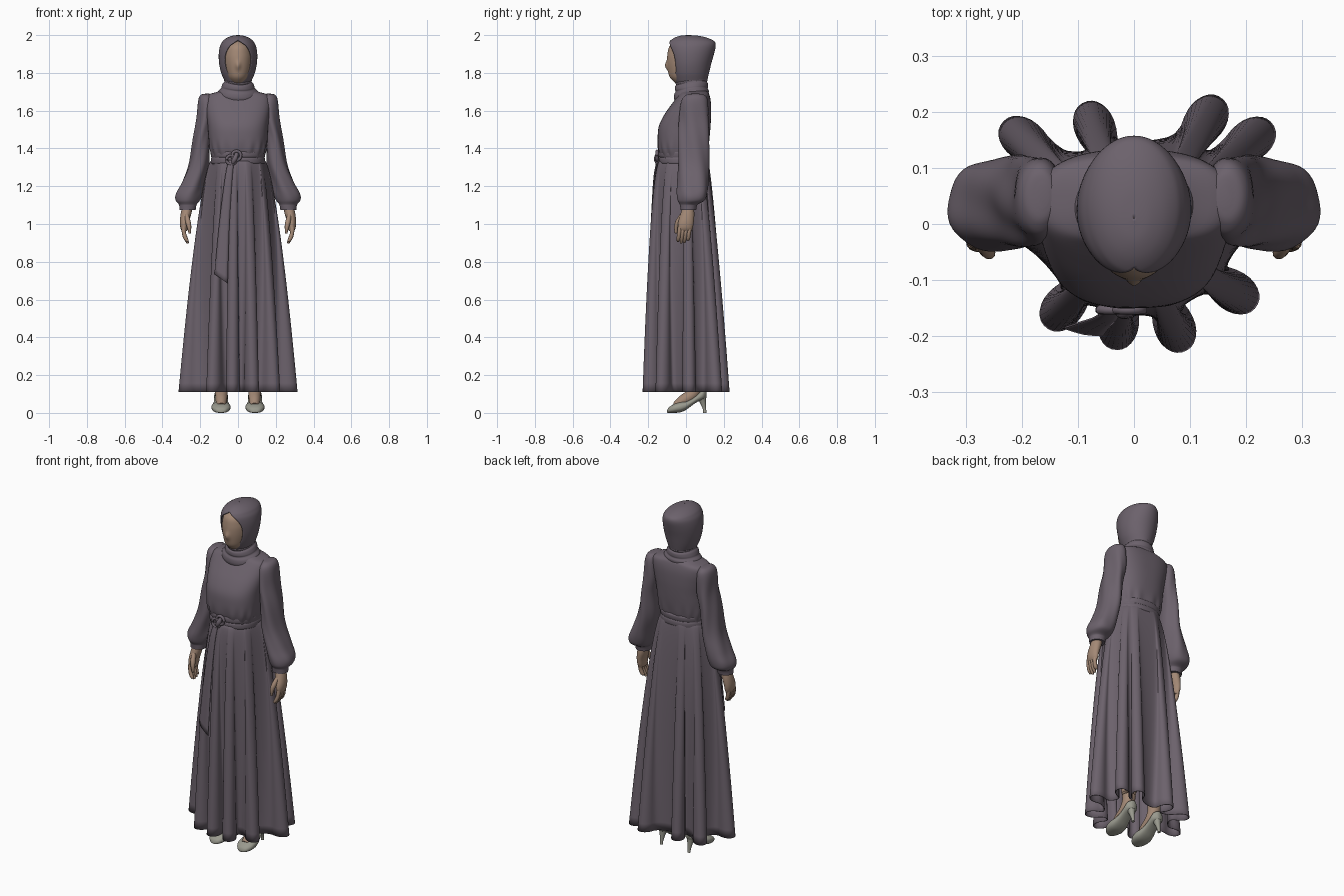
import bpy, bmesh, math
from mathutils import Vector

if "Cube" in bpy.data.objects:
    bpy.data.objects.remove(bpy.data.objects["Cube"])


def material(name, rgb):
    m = bpy.data.materials.new(name)
    m.diffuse_color = (*rgb, 1)
    m.use_nodes = True
    m.node_tree.nodes["Principled BSDF"].inputs["Base Color"].default_value = m.diffuse_color
    return m


CLOTH = material("mauve grey cloth", (0.15, 0.122, 0.15))
SKIN = material("skin", (0.37, 0.25, 0.18))
SHOE = material("pale grey leather", (0.32, 0.32, 0.27))


def spline(keys, sub):
    """Catmull-Rom curve through tuples of any length."""
    out = []
    for i in range(len(keys) - 1):
        a, b = keys[max(i - 1, 0)], keys[i]
        c, d = keys[i + 1], keys[min(i + 2, len(keys) - 1)]
        for k in range(sub):
            t = k / sub
            out.append(tuple(q + 0.5 * t * (r - p + t * (2 * p - 5 * q + 4 * r - s + t * (3 * (q - r) + s - p)))
                             for p, q, r, s in zip(a, b, c, d)))
    return out + [tuple(keys[-1])]


def skin_rings(name, rings, mat, closed=True, caps=True, thick=0, mirror=False):
    """Join rings of points into one smooth surface."""
    bm = bmesh.new()
    vs = [[bm.verts.new(p) for p in r] for r in rings]
    n = len(rings[0])
    for a, b in zip(vs, vs[1:]):
        for i in range(n if closed else n - 1):
            j = (i + 1) % n
            bm.faces.new((a[i], a[j], b[j], b[i]))
    if caps:
        bm.faces.new(vs[0])
        bm.faces.new(vs[-1])
    bmesh.ops.remove_doubles(bm, verts=bm.verts, dist=0.0001)
    bmesh.ops.recalc_face_normals(bm, faces=bm.faces)
    me = bpy.data.meshes.new(name)
    bm.to_mesh(me)
    bm.free()
    ob = bpy.data.objects.new(name, me)
    bpy.context.collection.objects.link(ob)
    me.materials.append(mat)
    bpy.ops.object.select_all(action='DESELECT')
    ob.select_set(True)
    bpy.context.view_layer.objects.active = ob
    bpy.ops.object.shade_smooth_by_angle(angle=math.radians(60))
    if thick:
        mod = ob.modifiers.new("thickness", 'SOLIDIFY')
        mod.thickness, mod.offset = thick, -1
    if mirror:
        ob.modifiers.new("mirror", 'MIRROR').use_mirror_merge = False
    return ob


def power(v, e):
    return math.copysign(abs(v) ** (2 / e), v)


def loft(name, keys, mat, n=64, e=2.0, sub=5, warp=None, **kw):
    """Stack of ovals; key = (z, centre x, half width, front y, back y)."""
    rings = []
    for z, cx, rx, yf, yb in spline(keys, sub):
        ring = []
        for i in range(n):
            t = 2 * math.pi * i / n
            p = (cx + rx * power(math.cos(t), e), (yf + yb) / 2 + (yb - yf) / 2 * power(math.sin(t), e), z)
            ring.append(warp(*p, t) if warp else p)
        rings.append(ring)
    return skin_rings(name, rings, mat, **kw)


def tube(name, keys, mat, n=14, sub=5, **kw):
    """Round tube; key = (x, y, z, radius)."""
    pts = spline(keys, sub)
    rings = []
    for i, p in enumerate(pts):
        d = Vector(pts[min(i + 1, len(pts) - 1)][:3]) - Vector(pts[max(i - 1, 0)][:3])
        q = d.to_track_quat('Z', 'Y')
        rings.append([Vector(p[:3]) + q @ Vector((p[3] * math.cos(a), p[3] * math.sin(a), 0))
                      for a in (2 * math.pi * k / n for k in range(n))])
    return skin_rings(name, rings, mat, **kw)


# Skirt: deep rounded folds at the hem fade into an oval waist
TIPS = [(.315, .02), (.247, .178), (.155, .225), (-.088, .217), (-.235, .18),
        (-.315, 0), (-.157, -.184), (-.035, -.224), (.09, -.227), (.218, -.147)]
TOP, HEM = 1.34, 0.11


def skirt_ring(s):
    pts = []
    depth = 0.015 + 0.09 * s ** 0.75
    fx = s ** 0.65
    for tx, ty in TIPS:
        d = Vector((tx, ty)).normalized()
        p = Vector((-d.y, d.x))
        ang = math.atan2(ty, tx)
        for back, side, turn in ((1, -.024, -8), (.4, -.041, -5), (0, -.02, -2),
                                 (0, .02, 2), (.4, .041, 5), (1, .024, 8)):
            h = Vector((tx, ty)) - d * depth * back + p * side
            a = ang + math.radians(turn)
            wy = math.sin(a) * (0.12 if math.sin(a) > 0 else 0.138)
            fy = s ** (0.72 if h.y > 0 else 0.45)
            wx = 0.14 * math.cos(a)
            pts.append((wx + (h.x - wx) * fx, wy + (h.y - wy) * fy))
    for _ in range(2):  # corner cutting rounds the folds
        pts = [(a[0] * w + b[0] * (1 - w), a[1] * w + b[1] * (1 - w))
               for a, b in zip(pts, pts[1:] + pts[:1]) for w in (.75, .25)]
    z = TOP + (HEM - TOP) * s
    return [(x, y, z) for x, y in pts]


skin_rings("skirt", [skirt_ring((i / 36) ** 1.4) for i in range(37)], CLOTH, caps=False, thick=0.004)


# Bodice with gathers above the belt
def gather(x, y, z, t):
    k = 1 + 0.022 * math.cos(15 * t) * math.exp(-((z - 1.39) / 0.04) ** 2)
    return (x * k, y * k, z)


loft("bodice", [(1.31, 0, .138, -.132, .11), (1.35, 0, .138, -.134, .11), (1.40, 0, .15, -.147, .118),
                (1.46, 0, .156, -.15, .125), (1.52, 0, .16, -.143, .13), (1.58, 0, .168, -.114, .133),
                (1.64, 0, .174, -.072, .132), (1.68, 0, .165, -.042, .125), (1.70, 0, .11, -.032, .115),
                (1.72, 0, .06, -.015, .09)], CLOTH, n=96, e=2.6, warp=gather)

# Wrapped belt, knot, loops and hanging tail
loft("belt", [(1.318, 0, .138, -.136, .112), (1.323, 0, .143, -.143, .12), (1.345, 0, .143, -.144, .12),
              (1.352, 0, .141, -.141, .117), (1.36, 0, .143, -.145, .12), (1.38, 0, .145, -.145, .121),
              (1.386, 0, .138, -.138, .113)], CLOTH, e=2.3, sub=3)
tube("belt_knot", [(-.03, -.148, 1.315, .008), (-.022, -.155, 1.335, .013), (-.012, -.155, 1.355, .013),
                   (-.005, -.148, 1.38, .007)], CLOTH)
for side, cx, cz, rx, rz in (("left", -.035, 1.34, .026, .024), ("right", -.008, 1.362, .024, .024)):
    tube("belt_loop_" + side, [(cx + rx * math.cos(a), -.153, cz + rz * math.sin(a), .008)
                               for a in (k * math.pi / 4 for k in range(9))], CLOTH, sub=3)
tail = spline([(-.05, -.02, 1.34, 1.34, -.15), (-.07, -.03, 1.24, 1.24, -.17), (-.1, -.045, 1.0, 1.0, -.186),
               (-.125, -.055, .735, .685, -.2)], 6)
skin_rings("belt_tail", [[(l + (r - l) * u, y + .022 * (1 - u) * (1.34 - zl) - .004 * math.sin(u * math.pi),
                           zl + (zr - zl) * u)
                          for u in (0, .25, .5, .75, 1)] for l, r, zl, zr, y in tail],
           CLOTH, closed=False, caps=False, thick=0.004)


# Balloon sleeves with narrow cuffs
def crease(x, y, z, t):
    k = 0.003 * math.sin(5 * t + 14 * z) * max(0, min(1, (1.68 - z) * 8, (z - 1.09) * 12))
    return (x + k * math.cos(t), y + k * math.sin(t), z)


loft("sleeves", [(1.69, .162, .01, .03, .07), (1.683, .167, .03, .0, .098), (1.65, .169, .043, -.025, .116),
                 (1.55, .174, .046, -.035, .121), (1.45, .192, .045, -.04, .121), (1.32, .207, .053, -.043, .121),
                 (1.22, .237, .062, -.046, .119), (1.16, .258, .071, -.047, .113), (1.125, .266, .064, -.043, .1),
                 (1.105, .266, .048, -.033, .065), (1.095, .266, .045, -.031, .058),
                 (1.075, .267, .043, -.029, .054)], CLOTH, n=48, warp=crease, mirror=True)

# Hands
loft("palms", [(1.09, .268, .028, -.018, .042), (1.05, .276, .028, -.03, .044), (1.01, .284, .024, -.041, .041),
               (.98, .285, .02, -.043, .036), (.962, .283, .013, -.037, .029)], SKIN, n=24, mirror=True)
for i, (y, tip) in enumerate(((-.032, .908), (-.015, .898), (.002, .902), (.019, .918))):
    tube("finger_%d" % (i + 1), [(.287, y, .985, .012), (.286, y - .004, .95, .0115),
                                 (.276, y - .008, .922, .0105), (.265, y - .011, tip, .006)],
         SKIN, n=10, sub=3, mirror=True)
tube("thumbs", [(.272, -.022, 1.045, .012), (.264, -.043, 1.01, .014), (.258, -.052, .98, .011),
                (.256, -.053, .95, .006)], SKIN, n=10, mirror=True)


# Face with a soft nose
def nose(x, y, z, t):
    if y < 0:
        y -= 0.013 * math.exp(-(x / .012) ** 2 - ((z - 1.838) / .022) ** 2)
    return (x, y, z)


loft("face", [(1.735, 0, .03, -.04, .06), (1.755, 0, .045, -.066, .07), (1.78, 0, .059, -.087, .08),
              (1.82, 0, .07, -.096, .09), (1.86, 0, .076, -.1, .1), (1.90, 0, .076, -.098, .1),
              (1.94, 0, .066, -.088, .1), (1.97, 0, .03, -.056, .08)], SKIN, warp=nose)

# Head scarf: ovals left open around the face
hood = []
for z, rx, yf, yb, w in spline([(1.72, .068, -.045, .105, 0), (1.748, .068, -.055, .108, 0),
                                (1.763, .074, -.063, .113, .014), (1.80, .089, -.075, .122, .054),
                                (1.85, .1, -.086, .134, .069), (1.90, .102, -.095, .148, .067),
                                (1.94, .096, -.097, .157, .046), (1.962, .085, -.09, .154, .019),
                                (1.975, .074, -.078, .138, 0), (1.988, .054, -.056, .105, 0),
                                (1.997, .028, -.027, .062, 0), (2.0, .001, .01, .012, 0)], 5):
    gap = math.asin(max(0, min(.95, w / rx)))
    ring = []
    for i in range(73):
        t = -math.pi / 2 + gap + (2 * math.pi - 2 * gap) * i / 72
        ring.append((rx * math.cos(t), (yf + yb) / 2 + (yb - yf) / 2 * math.sin(t), z))
    hood.append(ring)
skin_rings("head_scarf", hood, CLOTH, closed=False, caps=False, thick=0.005)


# Draped scarf folds around the neck
def drape(x, y, z, t):
    return (x, y, z + .008 * math.sin(t) + .005 * math.sin(2 * t + 1))


loft("neck_scarf", [(1.665, 0, .105, -.06, .111), (1.68, 0, .11, -.064, .118), (1.70, 0, .104, -.062, .121),
                    (1.714, 0, .09, -.055, .115), (1.724, 0, .087, -.059, .117), (1.74, 0, .08, -.058, .116),
                    (1.749, 0, .072, -.052, .11), (1.757, 0, .073, -.057, .114), (1.769, 0, .065, -.05, .107)],
     CLOTH, sub=4, warp=drape)

# Legs and feet inside the shoes
tube("legs", [(.088, -.055, .035, .022), (.088, -.015, .065, .03), (.088, .035, .1, .033), (.088, .06, .15, .034),
              (.088, .062, .22, .042), (.088, .055, .32, .05), (.09, .04, .45, .05)], SKIN, n=20, mirror=True)

# Court shoes: sections from toe to heel = (y, sole z, top z, half width)
shoe = []
for y, zb, zt, w in spline([(-.1, .002, .013, .01), (-.092, 0, .028, .029), (-.065, 0, .046, .047),
                            (-.03, .003, .058, .05), (0, .016, .062, .045), (.03, .038, .076, .038),
                            (.06, .058, .098, .036), (.09, .07, .125, .034), (.108, .08, .125, .014)], 4):
    shoe.append([(.09 + w * power(math.cos(a), 2.4), y, (zb + zt) / 2 + (zt - zb) / 2 * power(math.sin(a), 2.4))
                 for a in (2 * math.pi * k / 28 for k in range(28))])
skin_rings("shoes", shoe, SHOE, mirror=True)
tube("shoe_heels", [(.09, .082, .085, .026), (.09, .09, .055, .016), (.09, .098, .02, .009), (.09, .1, 0, .009)],
     SHOE, mirror=True)
